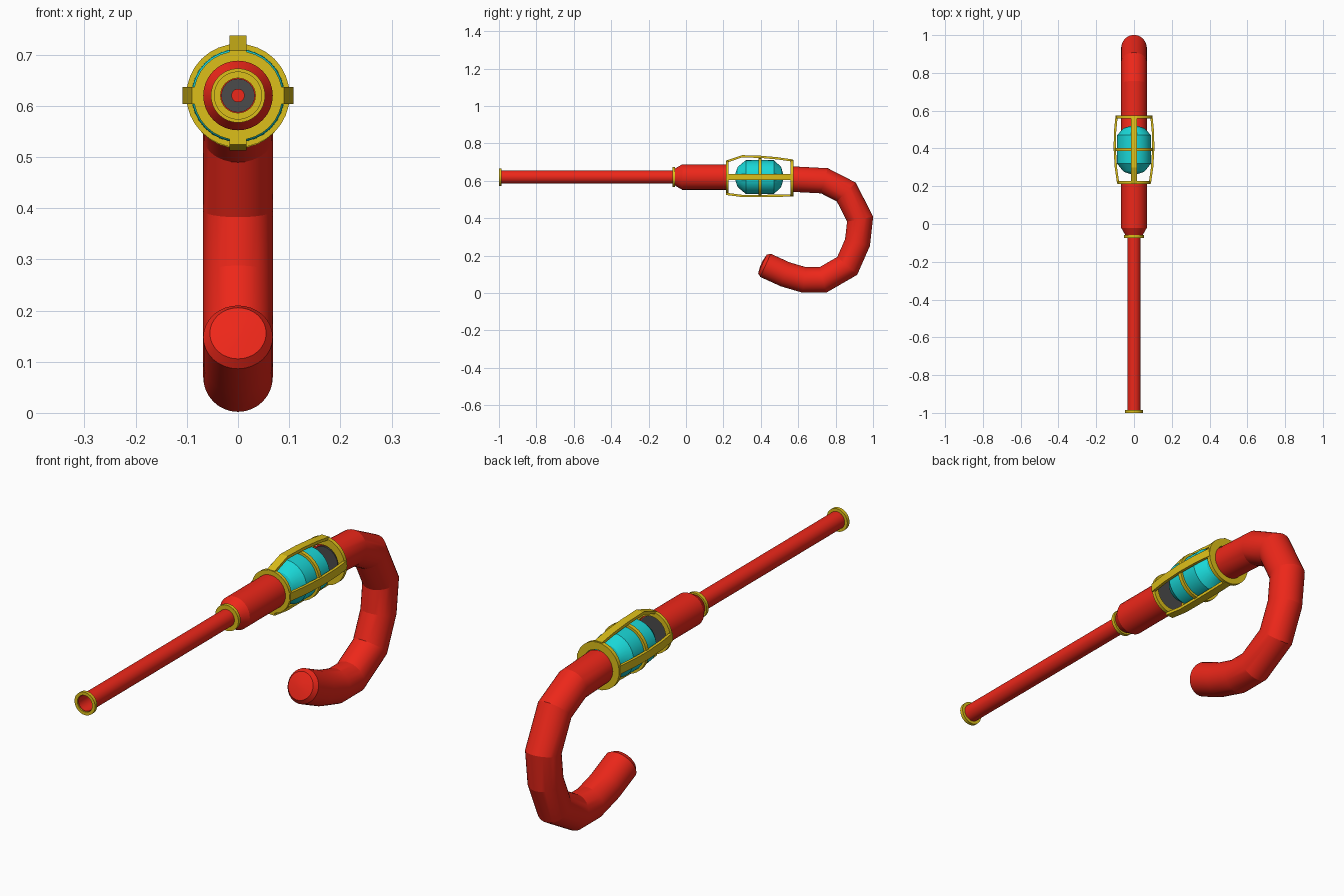
import bpy, bmesh
from math import sin, cos, pi, radians
from mathutils import Vector

if "Cube" in bpy.data.objects:
    bpy.data.objects.remove(bpy.data.objects["Cube"])

AXIS = 0.62
SIDES = 32


def material(name, rgb):
    m = bpy.data.materials.new(name)
    m.diffuse_color = (*rgb, 1)
    m.use_nodes = True
    m.node_tree.nodes["Principled BSDF"].inputs["Base Color"].default_value = m.diffuse_color
    return m


RED = material("red", (0.85, 0.02, 0.01))
GOLD = material("gold", (0.72, 0.52, 0.01))
TEAL = material("teal", (0.01, 0.68, 0.68))
GREY = material("dark_grey", (0.07, 0.07, 0.07))


def loft(name, rings, mat, loop=False, cap=True):
    """Skin a list of equal-length point rings."""
    bm = bmesh.new()
    vs = [[bm.verts.new(p) for p in r] for r in rings]
    pairs = list(zip(vs, vs[1:]))
    if loop:
        pairs.append((vs[-1], vs[0]))
    for a, b in pairs:
        for i in range(len(a)):
            j = (i + 1) % len(a)
            bm.faces.new((a[i], a[j], b[j], b[i]))
    if cap and not loop:
        bm.faces.new(vs[0])
        bm.faces.new(vs[-1])
    bmesh.ops.recalc_face_normals(bm, faces=bm.faces)
    me = bpy.data.meshes.new(name)
    bm.to_mesh(me)
    bm.free()
    me.materials.append(mat)
    ob = bpy.data.objects.new(name, me)
    bpy.context.collection.objects.link(ob)
    bpy.ops.object.select_all(action='DESELECT')
    ob.select_set(True)
    bpy.context.view_layer.objects.active = ob
    bpy.ops.object.shade_smooth_by_angle(angle=radians(15))
    return ob


def circle(y, r, z=AXIS):
    return [(r * cos(2 * pi * i / SIDES), y, z + r * sin(2 * pi * i / SIDES))
            for i in range(SIDES)]


def lathe(name, profile, mat, loop=False, z=AXIS):
    return loft(name, [circle(y, r, z) for y, r in profile], mat, loop)


def band(name, y, half, inner, outer, z=AXIS):
    return lathe(name, [(y - half, inner), (y - half, outer),
                        (y + half, outer), (y + half, inner)], GOLD, True, z)


# Hollow barrel with its trim rings and bore floor
lathe("barrel", [(-0.995, 0.035), (-0.05, 0.035), (-0.05, 0.032), (-0.995, 0.032)], RED, True)
band("muzzle_ring", -0.993, 0.007, 0.034, 0.047)
band("barrel_base_ring", -0.066, 0.007, 0.034, 0.053)
lathe("bore_floor", [(-0.075, 0.0325), (-0.07, 0.0325)], GREY)
lathe("bore_pin", [(-0.08, 0.013), (-0.07, 0.013)], RED)

# Main body with chamfered front and dark rear face
lathe("body", [(-0.06, 0.045), (-0.02, 0.068), (0.215, 0.068)], RED)
lathe("body_end_plate", [(0.21, 0.062), (0.218, 0.062)], GREY)

# Glass capsule
lathe("capsule", [(0.265, 0.022), (0.277, 0.055), (0.32, 0.09), (0.395, 0.091),
                  (0.47, 0.09), (0.508, 0.055), (0.518, 0.022)], TEAL)

# Cage rings
band("cage_front_ring", 0.22, 0.007, 0.066, 0.087)
band("cage_middle_ring", 0.395, 0.008, 0.09, 0.101)
rear = band("cage_rear_ring", 0.567, 0.008, 0.066, 0.097, 0.614)

# Cage bars: outer radius along the length for each direction
BAR_Y = (0.215, 0.30, 0.40, 0.49, 0.572)
BARS = {
    "right": (0, (0.090, 0.102, 0.108, 0.106, 0.098)),
    "top": (pi / 2, (0.088, 0.117, 0.114, 0.106, 0.094)),
    "left": (pi, (0.090, 0.102, 0.108, 0.106, 0.098)),
    "bottom": (-pi / 2, (0.096, 0.107, 0.107, 0.106, 0.104)),
}
for side, (ang, radii) in BARS.items():
    out = Vector((cos(ang), 0, sin(ang)))
    across = Vector((-sin(ang), 0, cos(ang)))
    rings = []
    for y, r in zip(BAR_Y, radii):
        c = Vector((0, y, AXIS))
        rings.append([c + out * (r - d) + across * w
                      for d, w in ((0, -0.017), (0, 0.017), (0.012, 0.017), (0.012, -0.017))])
    loft("cage_bar_" + side, rings, GOLD)

# Curved hook handle: mitred tube along a centre line (y, z)
R = 0.068
PATH = [Vector((0, y, z)) for y, z in (
    (0.568, 0.609), (0.74, 0.60), (0.857, 0.54), (0.931, 0.395), (0.917, 0.27),
    (0.862, 0.145), (0.732, 0.070), (0.632, 0.070), (0.53, 0.10), (0.425, 0.148))]
X = Vector((1, 0, 0))
rings = []
for i, p in enumerate(PATH):
    d_in = (p - PATH[max(i - 1, 0)]).normalized()
    d_out = (PATH[min(i + 1, len(PATH) - 1)] - p).normalized()
    t = (d_in + d_out).normalized()
    stretch = 1 / max(t.dot(d_in), t.dot(d_out))
    n = t.cross(X)
    rings.append([p + X * R * cos(a) + n * R * stretch * sin(a)
                  for a in (2 * pi * k / SIDES for k in range(SIDES))])
# Rounded tip
for ahead, r in ((0.018, 0.055), (0.024, 0.015)):
    c = PATH[-1] + t * ahead
    rings.append([c + X * r * cos(a) + n * r * sin(a)
                  for a in (2 * pi * k / SIDES for k in range(SIDES))])
loft("hook_handle", rings, RED)
lathe("handle_end_plate", [(0.563, 0.062), (0.572, 0.062)], GREY, z=0.609)
